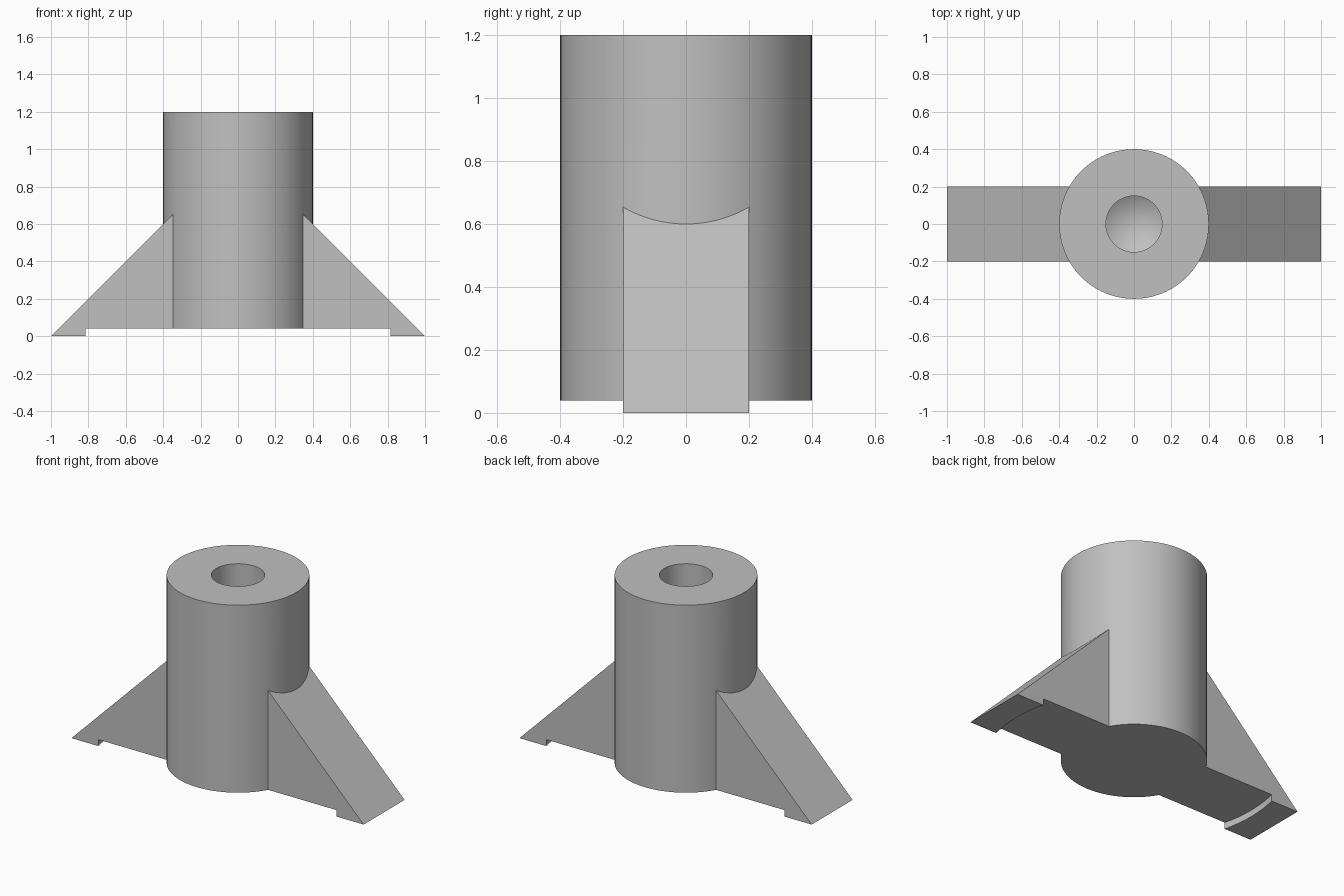
import bpy
import bmesh
import math
from mathutils import Matrix

cube = bpy.data.objects.get("Cube")
if cube:
    bpy.data.objects.remove(cube, do_unlink=True)

SEGMENTS = 96
HUB_RADIUS, HUB_TOP = 0.4, 1.2
HOLE_RADIUS, HOLE_FLOOR = 0.15, 0.4
RIB_HALF_WIDTH = 0.2
RECESS_RADIUS, RECESS_HEIGHT = 0.84, 0.04

grey = bpy.data.materials.new("plain grey")
grey.use_nodes = True
colour = (0.53, 0.53, 0.53, 1)
grey.diffuse_color = colour
grey.node_tree.nodes["Principled BSDF"].inputs["Base Color"].default_value = colour


def make_object(name, bm):
    bmesh.ops.recalc_face_normals(bm, faces=bm.faces)
    mesh = bpy.data.meshes.new(name)
    bm.to_mesh(mesh)
    bm.free()
    mesh.materials.append(grey)
    obj = bpy.data.objects.new(name, mesh)
    bpy.context.collection.objects.link(obj)
    return obj


def revolve(name, profile):
    """Turn an (r, z) profile that starts and ends on the axis."""
    bm = bmesh.new()
    verts = [bm.verts.new((r, 0, z)) for r, z in profile]
    edges = [bm.edges.new(pair) for pair in zip(verts, verts[1:])]
    bmesh.ops.spin(bm, geom=verts + edges, cent=(0, 0, 0), axis=(0, 0, 1),
                   angle=math.tau, steps=SEGMENTS, use_duplicate=False)
    bmesh.ops.remove_doubles(bm, verts=bm.verts, dist=0.0001)
    return make_object(name, bm)


def gusset(name, side):
    """Sloping triangular rib whose inner end is buried in the hub."""
    bm = bmesh.new()
    outline = [(1, 0), (0.3, 0.7), (0.3, 0)]
    face = bm.faces.new([bm.verts.new((side * x, -RIB_HALF_WIDTH, z)) for x, z in outline])
    extruded = bmesh.ops.extrude_face_region(bm, geom=[face])["geom"]
    bmesh.ops.translate(bm, vec=(0, 2 * RIB_HALF_WIDTH, 0),
                        verts=[v for v in extruded if isinstance(v, bmesh.types.BMVert)])
    return make_object(name, bm)


def combine(target, tool, operation):
    tool.hide_render = True
    mod = target.modifiers.new(operation.lower(), 'BOOLEAN')
    mod.operation, mod.solver, mod.object = operation, 'EXACT', tool
    bpy.context.view_layer.objects.active = target
    bpy.ops.object.modifier_apply(modifier=mod.name)
    bpy.data.objects.remove(tool, do_unlink=True)


# Hub with a blind drilled hole and conical hole tip
tip = HOLE_FLOOR - HOLE_RADIUS / math.tan(math.radians(59))
hub = revolve("ribbed_hub", [(0, 0), (HUB_RADIUS, 0), (HUB_RADIUS, HUB_TOP),
                             (HOLE_RADIUS, HUB_TOP), (HOLE_RADIUS, HOLE_FLOOR), (0, tip)])

# Ribs on both sides
for rib_name, side in (("left_rib", 1), ("right_rib", -1)):
    combine(hub, gusset(rib_name, side), 'UNION')

# Shallow round recess underneath, leaving a foot at each rib tip
bm = bmesh.new()
bmesh.ops.create_cone(bm, cap_ends=True, segments=SEGMENTS, radius1=RECESS_RADIUS,
                      radius2=RECESS_RADIUS, depth=1,
                      matrix=Matrix.Translation((0, 0, RECESS_HEIGHT - 0.5)))
combine(hub, make_object("recess_cutter", bm), 'DIFFERENCE')

# Smooth round walls, crisp edges
bpy.ops.object.select_all(action='DESELECT')
hub.select_set(True)
bpy.context.view_layer.objects.active = hub
bpy.ops.object.shade_smooth_by_angle(angle=math.radians(20))
